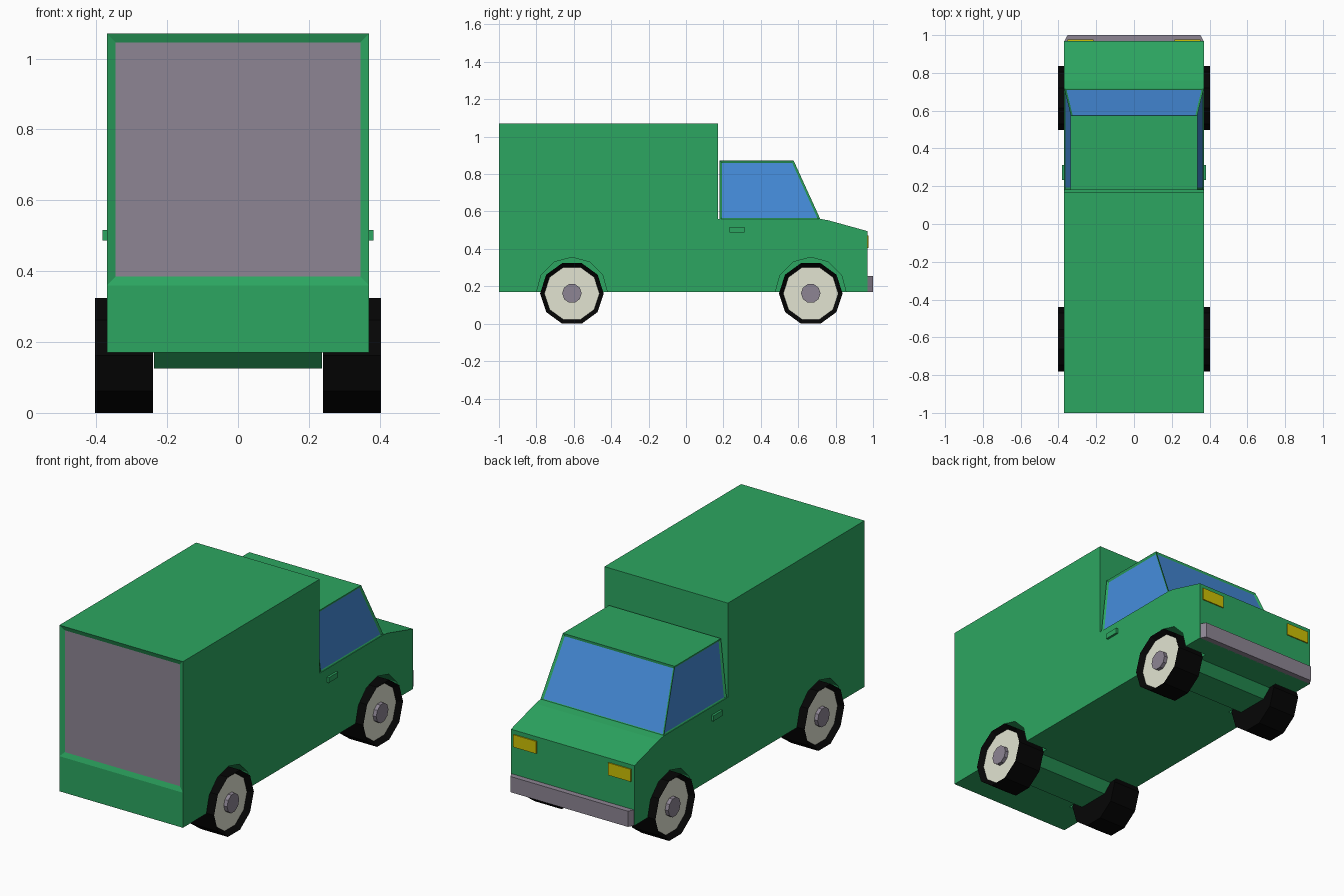
import bpy, bmesh, math

if "Cube" in bpy.data.objects:
    bpy.data.objects.remove(bpy.data.objects["Cube"])


def material(name, rgb):
    m = bpy.data.materials.new(name)
    m.diffuse_color = [(c / 255) ** 2.2 for c in rgb] + [1]
    m.use_nodes = True
    m.node_tree.nodes["Principled BSDF"].inputs["Base Color"].default_value = m.diffuse_color
    return m


GREEN = material("green_paint", (48, 165, 97))
BLUE = material("blue_glass", (71, 139, 218))
BLACK = material("black_rubber", (14, 14, 14))
CREAM = material("cream_rim", (225, 227, 208))
GREY = material("grey_metal", (140, 132, 146))
YELLOW = material("yellow_lamp", (205, 192, 12))


def loft(name, profile, x0, x1, mat, profile2=None):
    """Solid between a (y, z) profile at x0 and another at x1."""
    bm = bmesh.new()
    a = [bm.verts.new((x0, y, z)) for y, z in profile]
    b = [bm.verts.new((x1, y, z)) for y, z in (profile2 or profile)]
    bm.faces.new(a)
    bm.faces.new(b[::-1])
    for i in range(len(a)):
        j = (i + 1) % len(a)
        bm.faces.new((a[i], b[i], b[j], a[j]))
    bmesh.ops.recalc_face_normals(bm, faces=bm.faces)
    me = bpy.data.meshes.new(name)
    bm.to_mesh(me)
    bm.free()
    ob = bpy.data.objects.new(name, me)
    bpy.context.collection.objects.link(ob)
    if mat:
        me.materials.append(mat)
    return ob


def recess(ob, pick, thickness, depth, mat):
    """Inset the picked faces, push them in and colour them."""
    ob.data.materials.append(mat)
    bm = bmesh.new()
    bm.from_mesh(ob.data)
    bm.normal_update()
    faces = [f for f in bm.faces if pick(f)]
    bmesh.ops.inset_individual(bm, faces=faces, thickness=thickness,
                               depth=-depth, use_even_offset=True)
    for f in faces:
        f.material_index = 1
    bm.to_mesh(ob.data)
    bm.free()


def ring(cy, cz, r, n):
    return [(cy + r * math.cos(i * math.tau / n), cz + r * math.sin(i * math.tau / n))
            for i in range(n)]


def rect(y0, y1, z0, z1):
    return [(y0, z0), (y1, z0), (y1, z1), (y0, z1)]


# Cargo box, lower cab and bonnet, with a recessed door panel on the -y end
body = loft("body", [(-1, 0.17), (-1, 0.36), (-1, 1.07), (0.17, 1.07), (0.17, 0.56),
                     (0.72, 0.56), (0.76, 0.553), (0.97, 0.495), (0.97, 0.17)],
            -0.37, 0.37, GREEN)
recess(body, lambda f: f.normal.y < -0.9 and f.calc_center_median().z > 0.5
       and f.calc_center_median().y < -0.9, 0.025, 0.01, GREY)

# Tapered cab with recessed windscreen and side windows
cab = loft("cab", [(-0.37, 0.555), (0.37, 0.555), (0.335, 0.873), (-0.335, 0.873)],
           0.18, 0.72, GREEN)
for v in cab.data.vertices:
    y, x, z = v.co
    v.co = (x, 0.575 if y > 0.5 and z > 0.8 else y, z)
cab.data.flip_normals()
recess(cab, lambda f: abs(f.normal.z) < 0.8 and f.normal.y > -0.5, 0.012, 0.007, BLUE)

# Bumper with chamfered ends
bumper = loft("bumper", rect(0.965, 1.0, 0.17, 0.255), -0.37, 0.37, GREY)
for v in bumper.data.vertices:
    if v.co.y > 0.99:
        v.co.x *= 0.95

for s, side in ((1, "right"), (-1, "left")):
    # Headlamps and door handles
    loft(f"headlamp_{side}", rect(0.96, 0.976, 0.405, 0.472), s * 0.215, s * 0.352, YELLOW)
    loft(f"door_handle_{side}", rect(0.232, 0.312, 0.487, 0.516), s * 0.36, s * 0.382, GREEN)

    for cy, end in ((0.667, "cab"), (-0.61, "cargo")):
        # Wheel arch cut into the body
        cutter = loft(f"arch_cutter_{end}_{side}", ring(cy, 0.165, 0.19, 12),
                      s * 0.235, s * 0.45, None)
        cutter.hide_render = True
        cutter.hide_viewport = True
        cut = body.modifiers.new(cutter.name, 'BOOLEAN')
        cut.operation = 'DIFFERENCE'
        cut.solver = 'EXACT'
        cut.object = cutter

        # Ten-sided tyre with sunken rim, and a hub
        wheel = loft(f"wheel_{end}_{side}", ring(cy, 0.162, 0.17, 10),
                     s * 0.24, s * 0.403, BLACK)
        recess(wheel, lambda f: f.normal.x * s > 0.9, 0.022, 0.025, CREAM)
        loft(f"hub_{end}_{side}", ring(cy, 0.162, 0.052, 10), s * 0.36, s * 0.398, GREY)

# Axle housings under the floor
for cy, end in ((0.667, "cab"), (-0.61, "cargo")):
    loft(f"axle_{end}", [(cy - 0.15, 0.18), (cy + 0.15, 0.18),
                         (cy + 0.09, 0.125), (cy - 0.09, 0.125)], -0.237, 0.237, GREEN)
